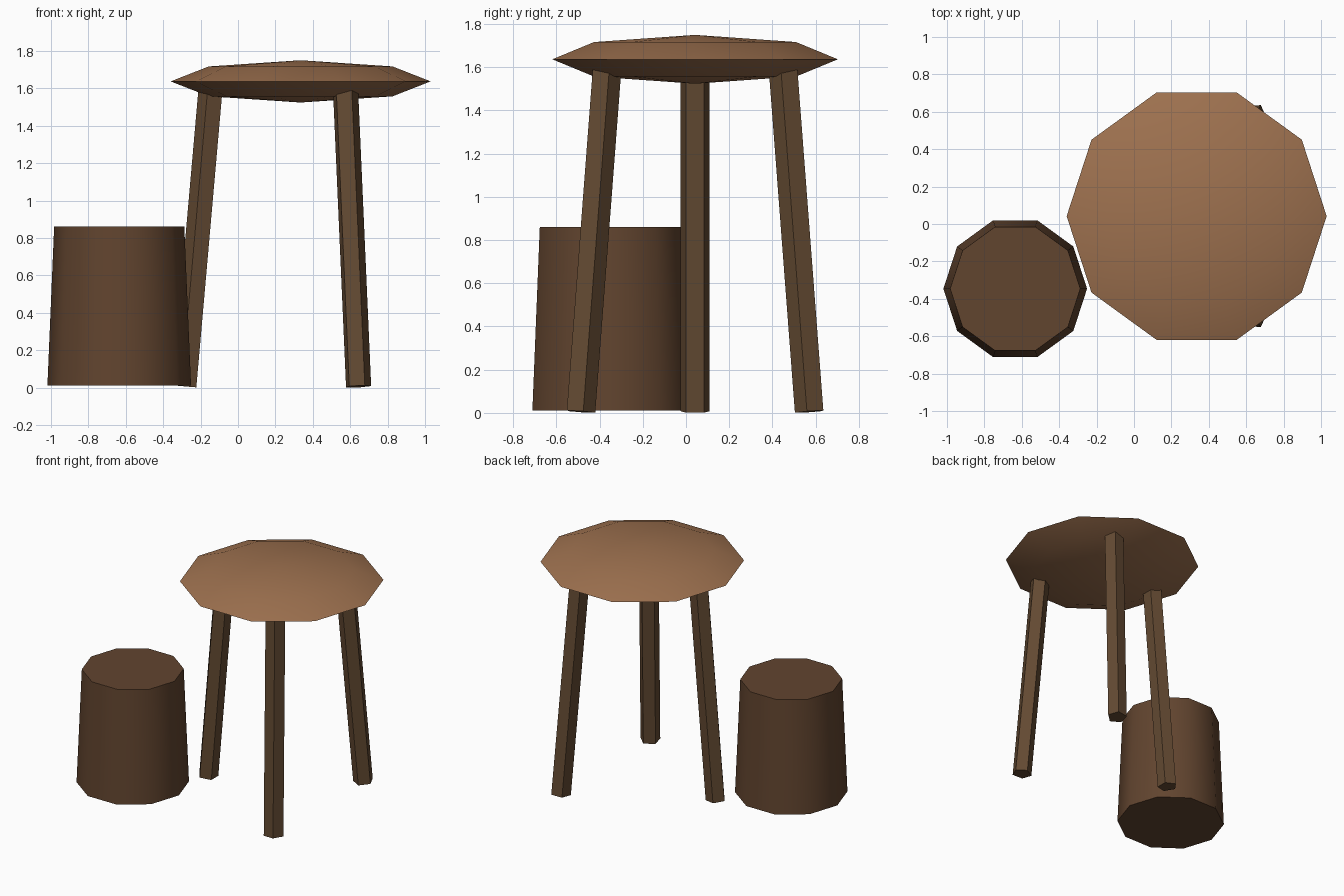
import bpy, bmesh, math
from mathutils import Matrix, Vector

cube = bpy.data.objects.get("Cube")
if cube:
    bpy.data.objects.remove(cube, do_unlink=True)


def material(name, color):
    mat = bpy.data.materials.new(name)
    mat.use_nodes = True
    mat.diffuse_color = (*color, 1)
    mat.node_tree.nodes["Principled BSDF"].inputs["Base Color"].default_value = (*color, 1)
    return mat


light_wood = material("light wood", (0.34, 0.165, 0.078))
leg_wood = material("leg wood", (0.125, 0.068, 0.032))
dark_wood = material("dark wood", (0.12, 0.058, 0.028))


def finish(name, bm, mat, smooth=False):
    mesh = bpy.data.meshes.new(name)
    bm.to_mesh(mesh)
    bm.free()
    mesh.materials.append(mat)
    obj = bpy.data.objects.new(name, mesh)
    bpy.context.collection.objects.link(obj)
    if smooth:
        bpy.ops.object.select_all(action="DESELECT")
        obj.select_set(True)
        bpy.context.view_layer.objects.active = obj
        bpy.ops.object.shade_smooth_by_angle(angle=math.radians(40))
    return obj


CENTER = Vector((0.335, 0.042, 0))
QUARTER = Matrix.Rotation(math.pi / 2, 4, "Z")

# Table top: flattened ten-sided sphere with a sharp rim
bm = bmesh.new()
bmesh.ops.create_uvsphere(
    bm, u_segments=10, v_segments=4, radius=1,
    matrix=Matrix.Translation(CENTER + Vector((0, 0, 1.637)))
    @ Matrix.Diagonal((0.695, 0.695, 0.113, 1)) @ QUARTER)
finish("table_top", bm, light_wood, smooth=True)

# Three splayed five-sided legs, one corner facing outward
for name, degrees in (("right_leg", 180), ("front_left_leg", -60), ("back_left_leg", 60)):
    angle = math.radians(degrees)
    out = Vector((math.cos(angle), math.sin(angle), 0))
    foot = CENTER + out * 0.615 + Vector((0, 0, 0.006))
    head = CENTER + out * 0.474 + Vector((0, 0, 1.61))
    axis = (head - foot).normalized()
    side = axis.cross(out).normalized()
    corner = side.cross(axis)
    bm = bmesh.new()
    rings = []
    for end in (foot, head):
        ring = []
        for i in range(5):
            a = math.tau * i / 5
            ring.append(bm.verts.new(end + 0.071 * (corner * math.cos(a) + side * math.sin(a))))
        rings.append(ring)
    for i in range(5):
        j = (i + 1) % 5
        bm.faces.new((rings[0][i], rings[0][j], rings[1][j], rings[1][i]))
    bm.faces.new(rings[0][::-1])
    bm.faces.new(rings[1])
    bmesh.ops.recalc_face_normals(bm, faces=bm.faces)
    finish(name, bm, leg_wood)

# Stump stool: tapered ten-sided drum
bm = bmesh.new()
bmesh.ops.create_cone(
    bm, cap_ends=True, segments=10, radius1=0.384, radius2=0.348, depth=0.85,
    matrix=Matrix.Translation((-0.635, -0.346, 0.435)) @ QUARTER)
finish("stump_stool", bm, dark_wood, smooth=True)
